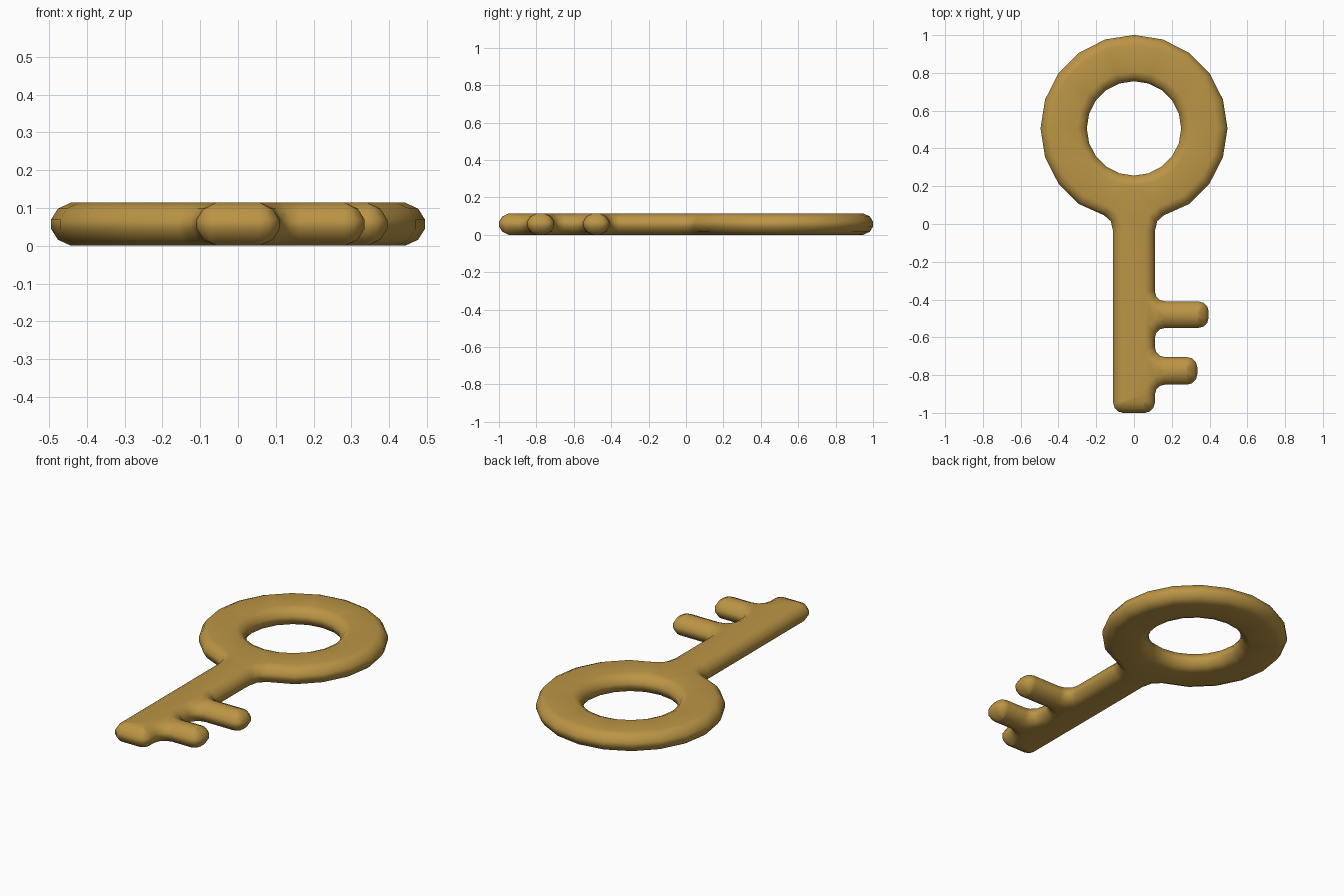
import bpy, bmesh, math
from mathutils import Vector

if "Cube" in bpy.data.objects:
    bpy.data.objects.remove(bpy.data.objects["Cube"])

CY, R_OUT, R_IN, SIDES = 0.506, 0.495, 0.25, 20
# rounded edge section: (inset from outline, height)
SECTION = [(0.052, 0.0), (0.018, 0.016), (0.0, 0.045),
           (0.0, 0.069), (0.018, 0.098), (0.052, 0.114)]


def fillet(prev, p, nxt, r, n=3):
    """Round a polygon corner with an arc of n segments."""
    p = Vector(p)
    a = (Vector(prev) - p).normalized()
    b = (Vector(nxt) - p).normalized()
    half = a.angle(b) / 2
    c = p + (a + b).normalized() * (r / math.sin(half))
    s = p + a * (r / math.tan(half)) - c
    e = p + b * (r / math.tan(half)) - c
    t = math.atan2(s.x * e.y - s.y * e.x, s.dot(e))
    out = []
    for i in range(n + 1):
        k = t * i / n
        out.append(c + Vector((s.x * math.cos(k) - s.y * math.sin(k),
                               s.x * math.sin(k) + s.y * math.cos(k))))
    return out


def inset(pts, d):
    """Mitred inset towards the left of the walking direction."""
    out = []
    for i, p in enumerate(pts):
        u = (p - pts[i - 1]).normalized()
        v = (pts[(i + 1) % len(pts)] - p).normalized()
        n1, n2 = Vector((-u.y, u.x)), Vector((-v.y, v.x))
        out.append(p + (n1 + n2) * (d / (1 + n1.dot(n2))))
    return out


# shaft and teeth corners, walked from upper left down and round to upper right
corners = [((-0.11, -0.04), 0), ((-0.11, -1.0), 0.053), ((0.11, -1.0), 0.053),
           ((0.11, -0.85), 0.055), ((0.335, -0.85), 0.053),
           ((0.335, -0.705), 0.053), ((0.11, -0.705), 0.055),
           ((0.11, -0.55), 0.055), ((0.395, -0.55), 0.053),
           ((0.395, -0.41), 0.053), ((0.11, -0.41), 0.055),
           ((0.11, -0.04), 0)]
outline = []
for i, (p, r) in enumerate(corners):
    if r:
        outline += fillet(corners[i - 1][0], p, corners[i + 1][0], r)
    else:
        outline.append(Vector(p))

# neck fillets and bow ring
neck = [(0.123, 0.015), (0.158, 0.046)]
outline += [Vector(p) for p in neck]
for i in range(SIDES - 3):
    a = math.radians(-54 + 18 * i)
    outline.append(Vector((R_OUT * math.cos(a), CY + R_OUT * math.sin(a))))
outline += [Vector((-x, y)) for x, y in reversed(neck)]

# hole, walked clockwise so that its inset grows into the metal
hole = [Vector((R_IN * math.cos(-i * math.tau / SIDES),
                CY + R_IN * math.sin(-i * math.tau / SIDES))) for i in range(SIDES)]

# loft the rounded edges, then cap top and bottom
bm = bmesh.new()
caps = ([], [])
for path in (outline, hole):
    rings = [[bm.verts.new((p.x, p.y, z)) for p in inset(path, d)] for d, z in SECTION]
    n = len(path)
    for lo, hi in zip(rings, rings[1:]):
        for i in range(n):
            j = (i + 1) % n
            bm.faces.new((lo[i], lo[j], hi[j], hi[i]))
    for cap, ring in zip(caps, (rings[0], rings[-1])):
        cap += [bm.edges.get((ring[i], ring[(i + 1) % n])) for i in range(n)]
for cap in caps:
    bmesh.ops.triangle_fill(bm, edges=cap, use_beauty=True)
bmesh.ops.recalc_face_normals(bm, faces=bm.faces[:])
for f in bm.faces:
    f.smooth = True

mesh = bpy.data.meshes.new("key")
bm.to_mesh(mesh)
bm.free()
key = bpy.data.objects.new("key", mesh)
bpy.context.collection.objects.link(key)
key.modifiers.new("even_shading", 'WEIGHTED_NORMAL')

brass = bpy.data.materials.new("brass")
brass.diffuse_color = (0.50, 0.30, 0.06, 1)
brass.use_nodes = True
brass.node_tree.nodes["Principled BSDF"].inputs["Base Color"].default_value = brass.diffuse_color
mesh.materials.append(brass)
